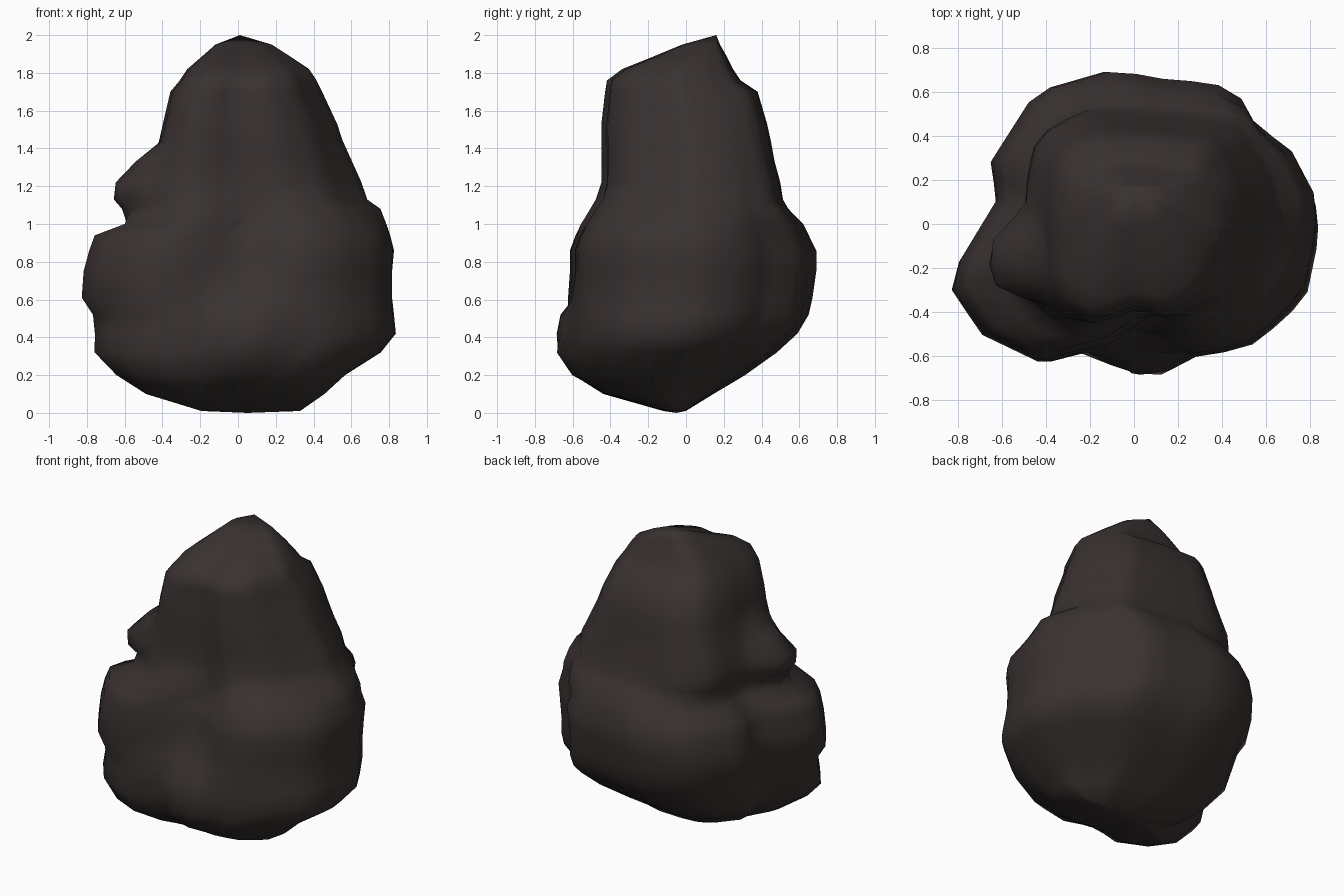
import bpy, bmesh, math
from mathutils import Vector

SIDES = 40

# silhouette profile: height, left, right, front, back
LEVELS = [
    (0.01, -0.20, 0.33, -0.12, 0.00), (0.10, -0.50, 0.46, -0.44, 0.15),
    (0.20, -0.66, 0.57, -0.60, 0.32), (0.32, -0.78, 0.76, -0.63, 0.49),
    (0.42, -0.78, 0.84, -0.63, 0.60), (0.52, -0.79, 0.83, -0.63, 0.66),
    (0.61, -0.85, 0.82, -0.63, 0.68), (0.75, -0.84, 0.82, -0.62, 0.70),
    (0.86, -0.81, 0.83, -0.62, 0.70), (0.94, -0.78, 0.81, -0.59, 0.66),
    (1.00, -0.62, 0.79, -0.56, 0.63), (1.08, -0.52, 0.76, -0.51, 0.55),
    (1.13, -0.51, 0.69, -0.48, 0.52), (1.22, -0.49, 0.66, -0.45, 0.50),
    (1.33, -0.46, 0.61, -0.45, 0.47), (1.44, -0.42, 0.56, -0.45, 0.45),
    (1.53, -0.40, 0.53, -0.45, 0.43), (1.70, -0.36, 0.45, -0.43, 0.38),
    (1.76, -0.31, 0.42, -0.42, 0.29), (1.82, -0.27, 0.38, -0.34, 0.25),
    (1.88, -0.20, 0.29, -0.19, 0.22), (1.95, -0.12, 0.18, -0.02, 0.18),
]
# cross-section outlines of the wide base and the narrow peak
BASE = [(0.84, 0.12), (0.70, 0.38), (0.57, 0.43), (0.48, 0.59), (0.36, 0.65), (0.1, 0.67),
        (-0.1, 0.71), (-0.45, 0.61), (-0.65, 0.3), (-0.62, 0.13), (-0.70, 0.0), (-0.85, -0.25),
        (-0.69, -0.49), (-0.42, -0.62), (-0.2, -0.55), (0.0, -0.55), (0.2, -0.60),
        (0.5, -0.55), (0.65, -0.43), (0.78, -0.3), (0.83, -0.05)]
PEAK = [(0.53, 0.0), (0.48, 0.2), (0.37, 0.38), (0.1, 0.42), (-0.2, 0.43), (-0.37, 0.33),
        (-0.41, 0.1), (-0.39, -0.28), (-0.30, -0.42), (-0.17, -0.45), (0.0, -0.39),
        (0.17, -0.43), (0.36, -0.33)]
# bumps and hollows: centre, spread (x, y, z), outward push
LUMPS = [
    ((-0.50, -0.14, 1.20), (0.20, 0.14, 0.13), 0.18),   # left knob
    ((0.03, -0.58, 0.43), (0.12, 0.20, 0.18), 0.12),    # front nub
    ((0.07, -0.53, 0.85), (0.12, 0.20, 0.25), -0.09),   # front cleft
]


def normalise(points):
    """Fit an outline to -1..1 and resample it at even angles."""
    xs, ys = zip(*points)
    cx, cy = (min(xs) + max(xs)) / 2, (min(ys) + max(ys)) / 2
    hx, hy = (max(xs) - min(xs)) / 2, (max(ys) - min(ys)) / 2
    pts = [Vector(((x - cx) / hx, (y - cy) / hy)) for x, y in points]
    out = []
    for i in range(SIDES):
        a = 2 * math.pi * i / SIDES
        d = Vector((math.cos(a), math.sin(a)))
        best = 0
        for p, q in zip(pts, pts[1:] + pts[:1]):
            e = q - p
            den = d.cross(e)
            if abs(den) > 1e-9:
                t, s = p.cross(e) / den, p.cross(d) / den
                if t > 0 and -1e-6 <= s <= 1 + 1e-6:
                    best = max(best, t)
        out.append(d * best)
    return out


def push(co, axis):
    """Move a point outward or inward by the nearby lumps."""
    out = Vector((co.x - axis.x, co.y - axis.y, 0)).normalized()
    total = 0
    for c, s, amount in LUMPS:
        d2 = sum(((co[k] - c[k]) / s[k]) ** 2 for k in range(3))
        total += amount * math.exp(-d2 * d2 * 0.5)
    return co + out * total


base, peak = normalise(BASE), normalise(PEAK)
bm = bmesh.new()
rings = []
for z, l, r, f, b in LEVELS:
    w = min(1, max(0, (z - 0.95) / 0.2))
    axis = Vector(((l + r) / 2, (f + b) / 2, z))
    ring = []
    for p, q in zip(base, peak):
        u = p.lerp(q, w)
        co = axis + Vector((u.x * (r - l) / 2, u.y * (b - f) / 2, 0))
        ring.append(bm.verts.new(push(co, axis)))
    rings.append(ring)

# walls of the boulder
for lo, hi in zip(rings, rings[1:]):
    for i in range(SIDES):
        j = (i + 1) % SIDES
        bm.faces.new((lo[i], lo[j], hi[j], hi[i]))
# underside and summit
for ring, tip in ((rings[0], (0.05, -0.05, 0.0)), (rings[-1], (0.01, 0.16, 2.0))):
    v = bm.verts.new(tip)
    for i in range(SIDES):
        bm.faces.new((ring[i], ring[(i + 1) % SIDES], v))
bmesh.ops.recalc_face_normals(bm, faces=bm.faces)
for face in bm.faces:
    face.smooth = True

mesh = bpy.data.meshes.new("boulder")
bm.to_mesh(mesh)
bm.free()
stone = bpy.data.materials.new("dark brown stone")
stone.diffuse_color = (0.040, 0.031, 0.030, 1)
mesh.materials.append(stone)
boulder = bpy.data.objects.new("boulder", mesh)
bpy.context.collection.objects.link(boulder)
